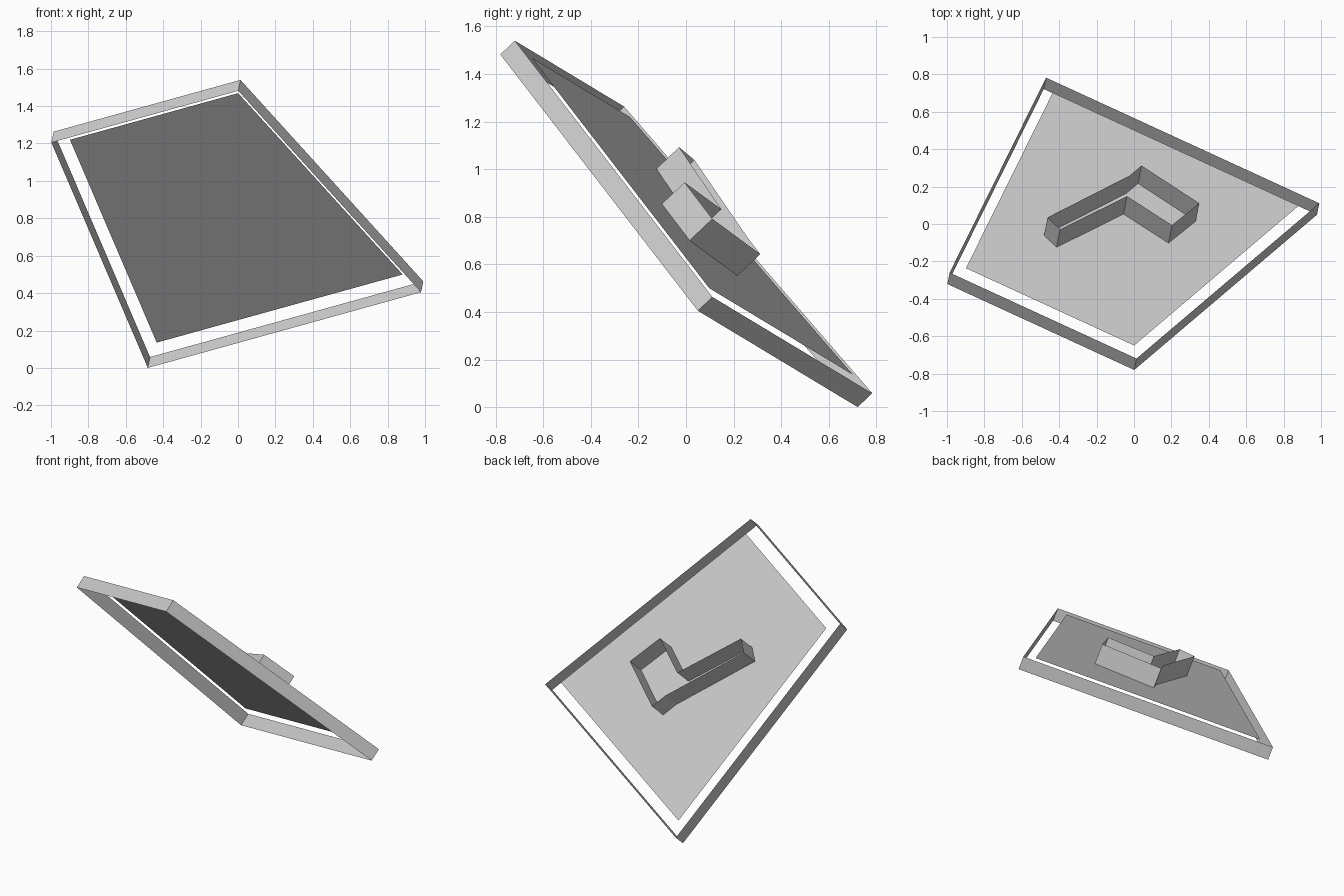
import bpy, bmesh
from mathutils import Matrix, Vector

if "Cube" in bpy.data.objects:
    bpy.data.objects.remove(bpy.data.objects["Cube"])

# Tilted working plane: across, down the slope, and outward
across = Vector((0.881, -0.405, 0.244)).normalized()
down = Vector((0.453, 0.565, -0.689))
down = (down - across * down.dot(across)).normalized()
out = across.cross(down)
tilt = Matrix.Translation((-0.125, -0.0825, 0.773)) @ Matrix((across, down, out)).transposed().to_4x4()
RIM = 0.085


def make(name, outline, base, depth=0.0):
    """Flat sheet, or an open-ended band of walls when depth is given."""
    bm = bmesh.new()
    low = [bm.verts.new((x, y, base)) for x, y in outline]
    if depth:
        high = [bm.verts.new((x, y, base + depth)) for x, y in outline]
        n = len(outline)
        for i in range(n):
            j = (i + 1) % n
            bm.faces.new((low[i], low[j], high[j], high[i]))
    else:
        bm.faces.new(low)
    bm.transform(tilt)
    mesh = bpy.data.meshes.new(name)
    bm.to_mesh(mesh)
    bm.free()
    obj = bpy.data.objects.new(name, mesh)
    bpy.context.collection.objects.link(obj)
    return obj


# Tapered outer rim, open front and back
border = [(-0.567, -0.827), (0.567, -0.827), (0.829, 0.827), (-0.829, 0.827)]
make("outer_rim", border, 0, RIM)

# Inset panel level with the back of the rim
make("panel", [(x * 0.9, y * 0.9) for x, y in border], RIM)

# Bent raised wall standing on the panel, open on top
bend = [(-0.280, -0.269), (-0.182, -0.312), (-0.002, 0.130), (0.300, 0.073),
        (0.344, 0.311), (-0.046, 0.388), (-0.064, 0.280)]
make("raised_wall", [(x, y) for x, y in bend], RIM, 0.133)
